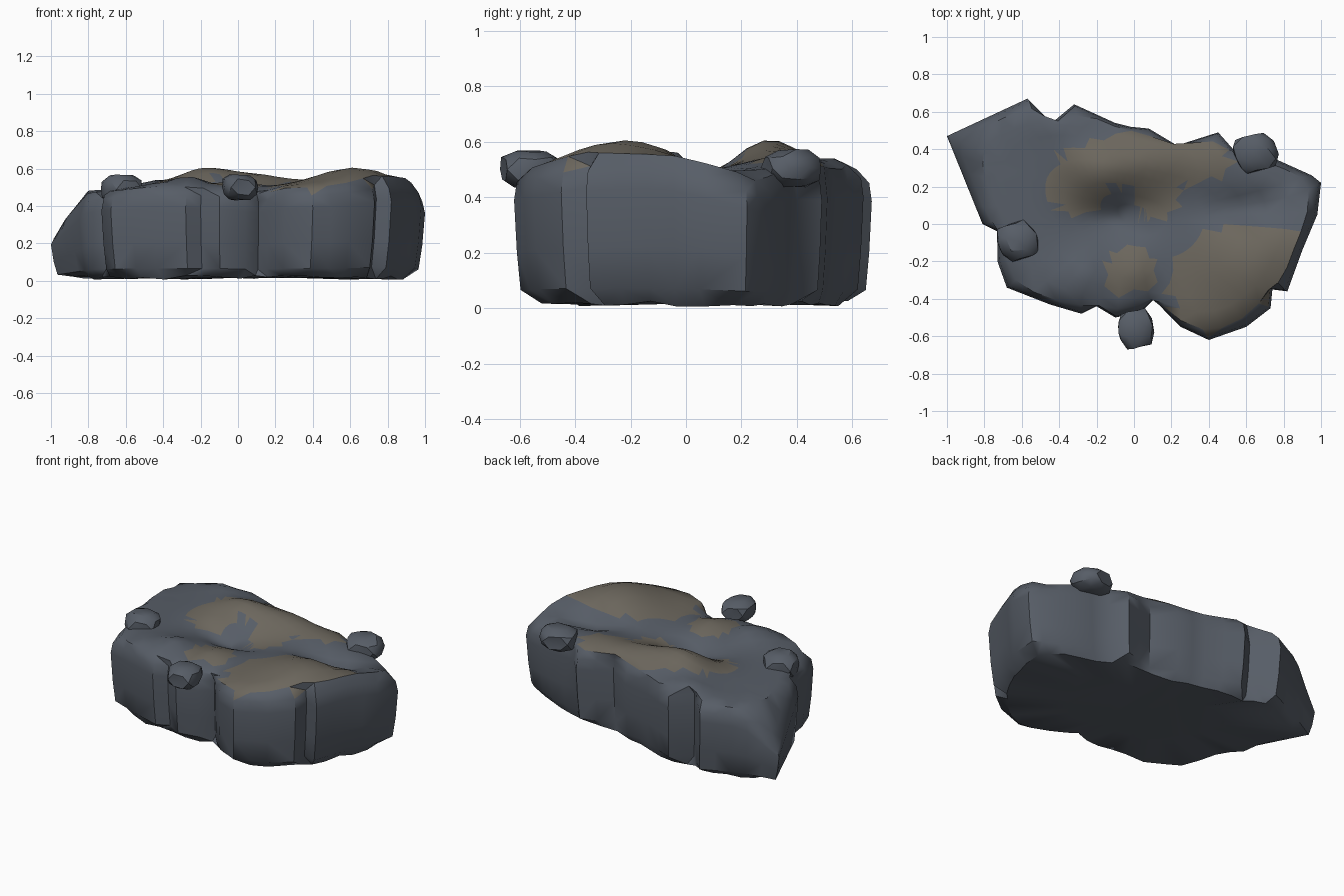
import bpy, bmesh, math, random
from mathutils import Vector

if "Cube" in bpy.data.objects:
    bpy.data.objects.remove(bpy.data.objects["Cube"])

random.seed(4)


def material(name, rgb):
    m = bpy.data.materials.new(name)
    m.diffuse_color = (*rgb, 1)
    m.use_nodes = True
    m.node_tree.nodes["Principled BSDF"].inputs["Base Color"].default_value = m.diffuse_color
    return m


stone = material("slate_stone", (0.095, 0.11, 0.135))
soil = material("dry_soil", (0.15, 0.135, 0.11))

# Plan outline of the rock ledge, counter-clockwise from the right
outline = [(1.0, .22), (.95, .26), (.75, .35), (.53, .40), (.45, .49), (.23, .42),
           (.08, .51), (-.02, .52), (-.1, .54), (-.32, .64), (-.44, .54), (-.57, .67),
           (-1.0, .47), (-.81, .0), (-.73, -.04), (-.73, -.2), (-.68, -.34),
           (-.45, -.43), (-.28, -.48), (-.2, -.44), (-.1, -.50), (.04, -.47),
           (.11, -.40), (.16, -.46), (.25, -.55), (.4, -.62), (.6, -.55), (.73, -.45),
           (.74, -.35), (.82, -.36), (.9, -.14), (.98, .05)]
centre = Vector((0, .05))

# Mounds and hollows on top: x, y, radius x, radius y, height
bumps = [(.62, -.22, .28, .27, .105), (-.18, .30, .2, .15, .10), (.12, .34, .2, .14, .06),
         (.4, .3, .15, .12, .03), (-.08, .03, .2, .1, -.07), (.65, .08, .2, .09, -.08),
         (-.25, -.28, .1, .1, .05), (.0, -.26, .1, .12, .04), (-.4, .55, .15, .15, .04),
         (.9, .02, .1, .2, .04), (-.38, -.3, .15, .15, .025), (.1, -.45, .08, .1, -.04),
         (.97, .3, .15, .1, -.07)]


def height(x, y):
    z = .50
    for bx, by, rx, ry, h in bumps:
        z += h * math.exp(-((x - bx) / rx) ** 2 - ((y - by) / ry) ** 2)
    return z - max(0, -.5 - x) * .06 - max(0, -.8 - x) * 1.1


def subdivided(points):
    out = []
    for i, p in enumerate(points):
        a, b = Vector(p), Vector(points[(i + 1) % len(points)])
        out.append(a)
        if (b - a).length > .12:
            n = int((b - a).length / .09)
            out += [a.lerp(b, k / n) for k in range(1, n)]
    return out


def relaxed(points, amount):
    return [p.lerp((points[i - 1] + points[(i + 1) % len(points)]) / 2, amount)
            for i, p in enumerate(points)]


def finish(bm, name, mats, angle):
    bmesh.ops.recalc_face_normals(bm, faces=bm.faces)
    me = bpy.data.meshes.new(name)
    bm.to_mesh(me)
    bm.free()
    ob = bpy.data.objects.new(name, me)
    bpy.context.collection.objects.link(ob)
    for m in mats:
        me.materials.append(m)
    bpy.ops.object.select_all(action='DESELECT')
    ob.select_set(True)
    bpy.context.view_layer.objects.active = ob
    bpy.ops.object.shade_smooth_by_angle(angle=math.radians(angle))
    return ob


# Rock ledge: rings up the walls, then inward over the uneven top
plan = subdivided(outline)
bm = bmesh.new()
rings = []


def add_ring(shape, scale, zfunc):
    ring = []
    for p, s in zip(plan, shape):
        q = centre + (s - centre) * scale
        ring.append(bm.verts.new((q.x, q.y, zfunc(p, q))))
    rings.append(ring)


soft = relaxed(relaxed(plan, .4), .4)
add_ring(soft, .5, lambda p, q: .015)
add_ring(soft, .91, lambda p, q: random.uniform(.005, .03))
add_ring(plan, .965, lambda p, q: .13 * height(p.x, p.y))
for s, f in ((.985, .4), (1, .77), (.985, .9)):
    add_ring(plan, s, lambda p, q, f=f: f * height(p.x, p.y))
# the outline is relaxed step by step toward the middle so no creases remain
shape = plan
for s in (.95, .87, .77, .66, .55, .44, .33, .22, .11):
    for _ in range(1 if s > .9 else 5):
        shape = relaxed(shape, .45)
    add_ring(shape, s, lambda p, q: height(q.x, q.y) - (.01 if s > .9 else 0))
n = len(plan)
for low, high in zip(rings, rings[1:]):
    for i in range(n):
        j = (i + 1) % n
        bm.faces.new((low[i], low[j], high[j], high[i]))
bm.faces.new(rings[0])
bm.faces.new(rings[-1])
bmesh.ops.triangulate(bm, faces=bm.faces)

# Soil patches on the mounds: x, y, radius x, radius y
patches = [(.1, .34, .42, .16), (-.3, .22, .17, .19), (.12, .14, .12, .12),
           (.5, -.32, .31, .29), (.72, -.14, .24, .13), (-.02, -.25, .15, .14)]
for f in bm.faces:
    c = f.calc_center_median()
    inside = any(((c.x - x) / a) ** 2 + ((c.y - y) / b) ** 2 < random.uniform(.8, 1.15)
                 for x, y, a, b in patches)
    f.normal_update()
    if c.z > .45 and abs(f.normal.z) > .6 and inside:
        f.material_index = 1
finish(bm, "rock_ledge", (stone, soil), 42)


# Loose stones resting on the rim
def loose_stone(name, loc, size, turn):
    bm = bmesh.new()
    bmesh.ops.create_icosphere(bm, subdivisions=2, radius=1)
    for v in bm.verts:
        c = Vector([max(-.82, min(.82, k)) / .82 for k in v.co])
        v.co = c * random.uniform(.9, 1.0)
        x, y = v.co.x, v.co.y
        v.co.x = (x * math.cos(turn) - y * math.sin(turn)) * size[0]
        v.co.y = (x * math.sin(turn) + y * math.cos(turn)) * size[1]
        v.co.z *= size[2]
        v.co += Vector(loc)
    finish(bm, name, (stone,), 30)


loose_stone("left_stone", (-.62, -.09, .49), (.11, .10, .078), .4)
loose_stone("front_stone", (.01, -.562, .50), (.095, .102, .07), .2)
loose_stone("back_stone", (.65, .38, .505), (.118, .10, .07), .3)
